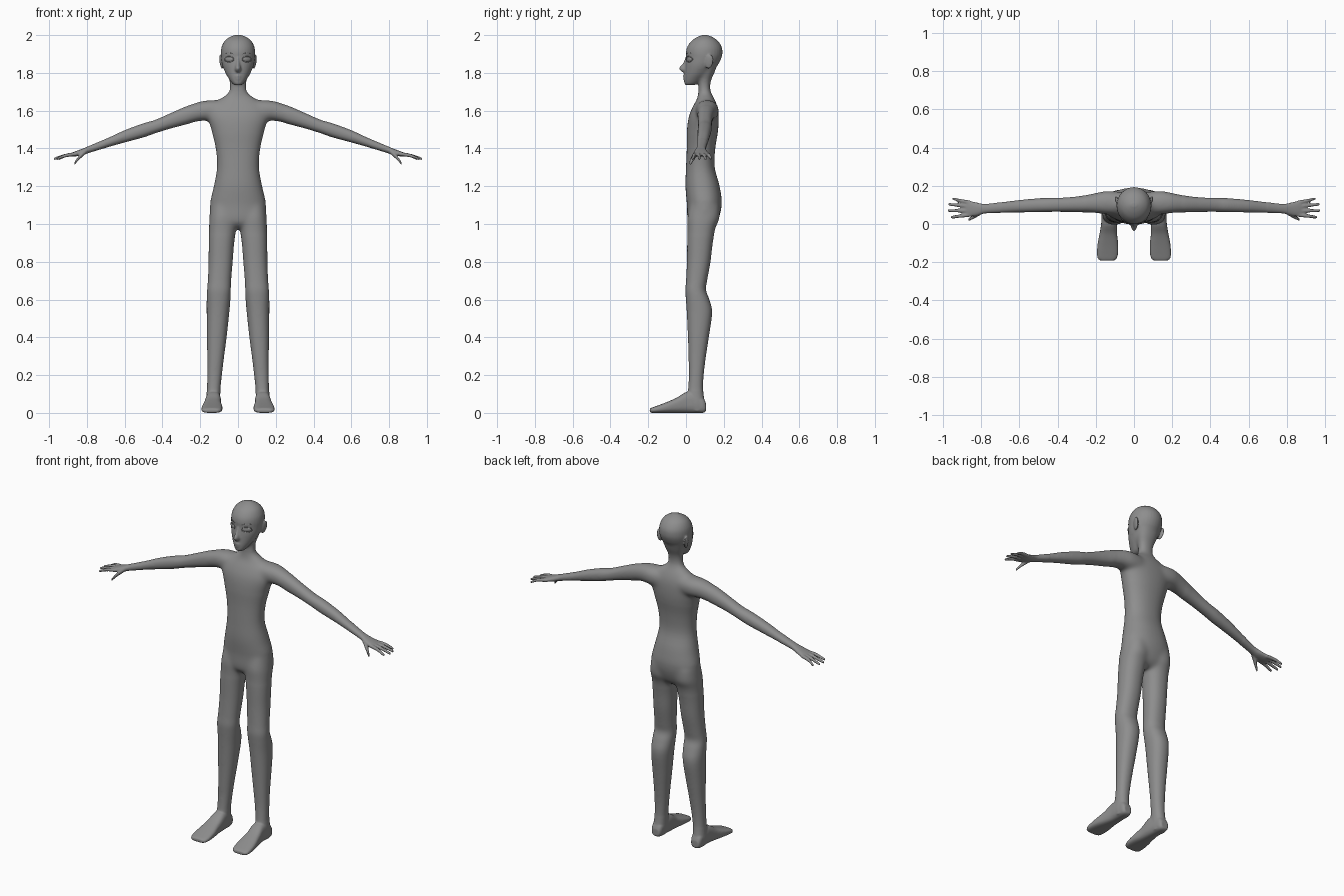
import bpy, bmesh, math
from mathutils import Matrix, Vector

if "Cube" in bpy.data.objects:
    bpy.data.objects.remove(bpy.data.objects["Cube"])

bm = bmesh.new()
grey = bpy.data.materials.new("dark_grey")
grey.diffuse_color = (.27, .27, .27, 1)
grey.use_nodes = True
grey.node_tree.nodes["Principled BSDF"].inputs["Base Color"].default_value = grey.diffuse_color


def spline(rows, steps=4):
    """Catmull-Rom interpolation of station rows."""
    pts = [Vector(r) for r in rows]
    out = []
    for i in range(len(pts) - 1):
        a, b, c, d = pts[max(i - 1, 0)], pts[i], pts[i + 1], pts[min(i + 2, len(pts) - 1)]
        for k in range(steps):
            t = k / steps
            out.append(0.5 * (2 * b + (c - a) * t + (2 * a - 5 * b + 4 * c - d) * t * t
                              + (3 * b - a - 3 * c + d) * t ** 3))
    return out + [pts[-1]]


def loft(axis, rows, side=1, n=2.2, seg=32):
    """Rows are (position, low1, high1, low2, high2) on the two other axes."""
    u, v = [i for i in range(3) if i != axis]
    rings = []
    for t, l1, h1, l2, h2 in spline(rows):
        ring = []
        for k in range(seg):
            a = 2 * math.pi * k / seg
            c, s = math.cos(a), math.sin(a)
            p = [0, 0, 0]
            p[axis] = t
            p[u] = (l1 + h1) / 2 + (h1 - l1) / 2 * math.copysign(abs(c) ** (2 / n), c)
            p[v] = (l2 + h2) / 2 + (h2 - l2) / 2 * math.copysign(abs(s) ** (2 / n), s)
            p[0] *= side
            ring.append(bm.verts.new(p))
        rings.append(ring)
    for r, q in zip(rings, rings[1:]):
        for k in range(seg):
            j = (k + 1) % seg
            bm.faces.new((r[k], r[j], q[j], q[k]))
    bm.faces.new(rings[0])
    bm.faces.new(rings[-1])


def central(rows, n=2.2):
    """Loft up z, symmetric in x: (z, half width, front, back)."""
    loft(2, [(z, -w, w, f, b) for z, w, f, b in rows], n=n)


def tube(rows, side):
    """Round tube along x: (x, y, z, radius)."""
    loft(0, [(x, y - r, y + r, z - r, z + r) for x, y, z, r in rows], side, 2, 16)


# torso and neck, flaring into the skull
central([(.975, .06, .05, .13), (1.01, .14, .01, .165), (1.1, .149, .005, .19),
         (1.2, .128, -.003, .178), (1.3, .111, 0, .152), (1.4, .118, .004, .155),
         (1.5, .142, .005, .171), (1.57, .163, .015, .173), (1.62, .152, .035, .167),
         (1.66, .1, .057, .152), (1.69, .056, .064, .136), (1.72, .043, .066, .128),
         (1.76, .046, .066, .133), (1.8, .059, .06, .15), (1.84, .07, .06, .165)])
# head
central([(1.735, .018, 0, .04), (1.745, .031, -.009, .07), (1.77, .049, -.01, .1),
         (1.8, .067, -.008, .136), (1.84, .083, -.005, .168), (1.88, .09, 0, .188),
         (1.91, .091, 0, .193), (1.94, .086, .008, .188), (1.97, .07, .03, .168),
         (1.99, .044, .06, .14), (2.001, .014, .09, .11)], n=2)
# nose and lips
central([(1.885, .008, -.002, .03), (1.85, .012, -.017, .03), (1.827, .016, -.037, .03),
         (1.814, .017, -.032, .03), (1.8, .012, -.014, .03)], n=1.8)
central([(1.792, .01, -.012, .02), (1.783, .02, -.016, .02), (1.776, .02, -.013, .02),
         (1.768, .017, -.015, .02), (1.758, .008, -.01, .02)], n=2)

for s in (1, -1):
    # leg
    loft(2, [(1.1, .012, .143, .02, .178), (1.03, .006, .152, .006, .178),
             (.98, .009, .154, .007, .157), (.9, .02, .155, .006, .142),
             (.8, .028, .156, .005, .13), (.7, .036, .16, 0, .112),
             (.65, .038, .164, -.004, .106), (.6, .04, .166, -.001, .124),
             (.53, .046, .166, .004, .139), (.4, .06, .165, .01, .121),
             (.3, .073, .163, .013, .106), (.2, .085, .163, .015, .094),
             (.12, .093, .165, .01, .091), (.05, .095, .17, 0, .1),
             (.01, .1, .165, .02, .1)], s)
    # foot
    loft(1, [(.106, .11, .155, .01, .05), (.09, .1, .165, 0, .08), (.04, .093, .17, 0, .11),
             (0, .09, .172, 0, .11), (-.05, .089, .18, 0, .08), (-.1, .083, .19, 0, .058),
             (-.15, .083, .194, 0, .039), (-.18, .09, .19, 0, .028),
             (-.192, .105, .175, .003, .022)], s, 2.8)
    # arm and palm: (x, y centre, y half, z centre, z half)
    arm = [(.06, .107, .06, 1.595, .06), (.14, .112, .062, 1.6, .056),
           (.2, .11, .053, 1.597, .052), (.28, .104, .043, 1.573, .048),
           (.36, .101, .038, 1.545, .041), (.44, .1, .037, 1.515, .036),
           (.5, .098, .037, 1.496, .038), (.6, .093, .033, 1.464, .033),
           (.7, .086, .028, 1.427, .024), (.78, .08, .025, 1.398, .019),
           (.82, .078, .034, 1.383, .017), (.865, .08, .042, 1.37, .013),
           (.885, .08, .04, 1.365, .009)]
    loft(0, [(x, y - h, y + h, z - k, z + k) for x, y, h, z, k in arm], s)
    # fingers and thumb
    for y0, x1, y1 in ((.112, .952, .132), (.091, .974, .103), (.069, .976, .07), (.048, .96, .036)):
        tube([(.855, y0, 1.371, .0105), (.91, (y0 + y1) / 2, 1.363, .0098),
              (x1 - .008, y1, 1.347, .0075), (x1, y1, 1.345, .005)], s)
    tube([(.8, .062, 1.388, .013), (.835, .042, 1.358, .013),
          (.862, .025, 1.326, .009), (.868, .021, 1.317, .006)], s)
    # ear, lying close to the skull
    m = (Matrix.Translation((s * .089, .123, 1.859)) @ Matrix.Rotation(-s * .2, 4, 'Z')
         @ Matrix.Rotation(s * .12, 4, 'Y') @ Matrix.Rotation(-.2, 4, 'X')
         @ Matrix.Diagonal((.008, .022, .039, 1)))
    bmesh.ops.create_uvsphere(bm, u_segments=24, v_segments=16, radius=1, matrix=m)


def add(name, data):
    data.materials.append(grey)
    ob = bpy.data.objects.new(name, data)
    bpy.context.collection.objects.link(ob)
    return ob


def smooth(mesh):
    for p in mesh.polygons:
        p.use_smooth = True


# fuse all lofts into one skin
bmesh.ops.recalc_face_normals(bm, faces=bm.faces[:])
mesh = bpy.data.meshes.new("body")
bm.to_mesh(mesh)
bm.free()
body = add("body", mesh)
rm = body.modifiers.new("fuse", 'REMESH')
rm.mode = 'VOXEL'
rm.voxel_size = .005
dg = bpy.context.evaluated_depsgraph_get()
fused = bpy.data.meshes.new_from_object(body.evaluated_get(dg))
body.modifiers.clear()

# soften joints, keep hands and face crisp
bm = bmesh.new()
bm.from_mesh(fused)
joints = [v for v in bm.verts if abs(v.co.x) < .26 and
          (1.48 < v.co.z < 1.7 or .94 < v.co.z < 1.12)]
nape = [v for v in bm.verts if 1.7 < v.co.z < 1.85 and v.co.y > .06 and abs(v.co.x) < .075]
soft = [v for v in bm.verts if abs(v.co.x) < .7 and .12 < v.co.z < 1.71]
for verts, count in ((joints, 30), (nape, 15), (soft, 12), (bm.verts[:], 2)):
    for _ in range(count):
        bmesh.ops.smooth_vert(bm, verts=verts, factor=.5,
                              use_axis_x=True, use_axis_y=True, use_axis_z=True)
bm.to_mesh(fused)
bm.free()
body.data = fused
if not fused.materials:
    fused.materials.append(grey)
smooth(fused)


def face_y(x):
    return .095 - .096 * math.sqrt(1 - (x / .091) ** 2)


def strip(name, pts, r, closed):
    """Thin round band following the face."""
    cu = bpy.data.curves.new(name, 'CURVE')
    cu.dimensions = '3D'
    cu.bevel_depth = r
    cu.bevel_resolution = 2
    sp = cu.splines.new('POLY')
    sp.points.add(len(pts) - 1)
    for p, (x, z) in zip(sp.points, pts):
        p.co = (x, face_y(x) - .0005, z, 1)
    sp.use_cyclic_u = closed
    add(name, cu)


# eyes, lids and brows
for s in (1, -1):
    e = bmesh.new()
    m = (Matrix.Translation((s * .047, face_y(.047) + .006, 1.872))
         @ Matrix.Rotation(s * .55, 4, 'Z') @ Matrix.Diagonal((.026, .009, .015, 1)))
    bmesh.ops.create_uvsphere(e, u_segments=24, v_segments=16, radius=1, matrix=m)
    me = bpy.data.meshes.new("eye")
    e.to_mesh(me)
    e.free()
    smooth(me)
    add("eye", me)
    ring = [2 * math.pi * k / 28 for k in range(28)]
    strip("eyelid", [(s * (.047 + .024 * math.cos(a)), 1.872 + .015 * math.sin(a)) for a in ring],
          .002, True)
    strip("eyebrow", [(s * (.024 + .044 * k / 10), 1.899 + .008 * math.sin(math.pi * k / 12))
                      for k in range(11)], .0015, False)
